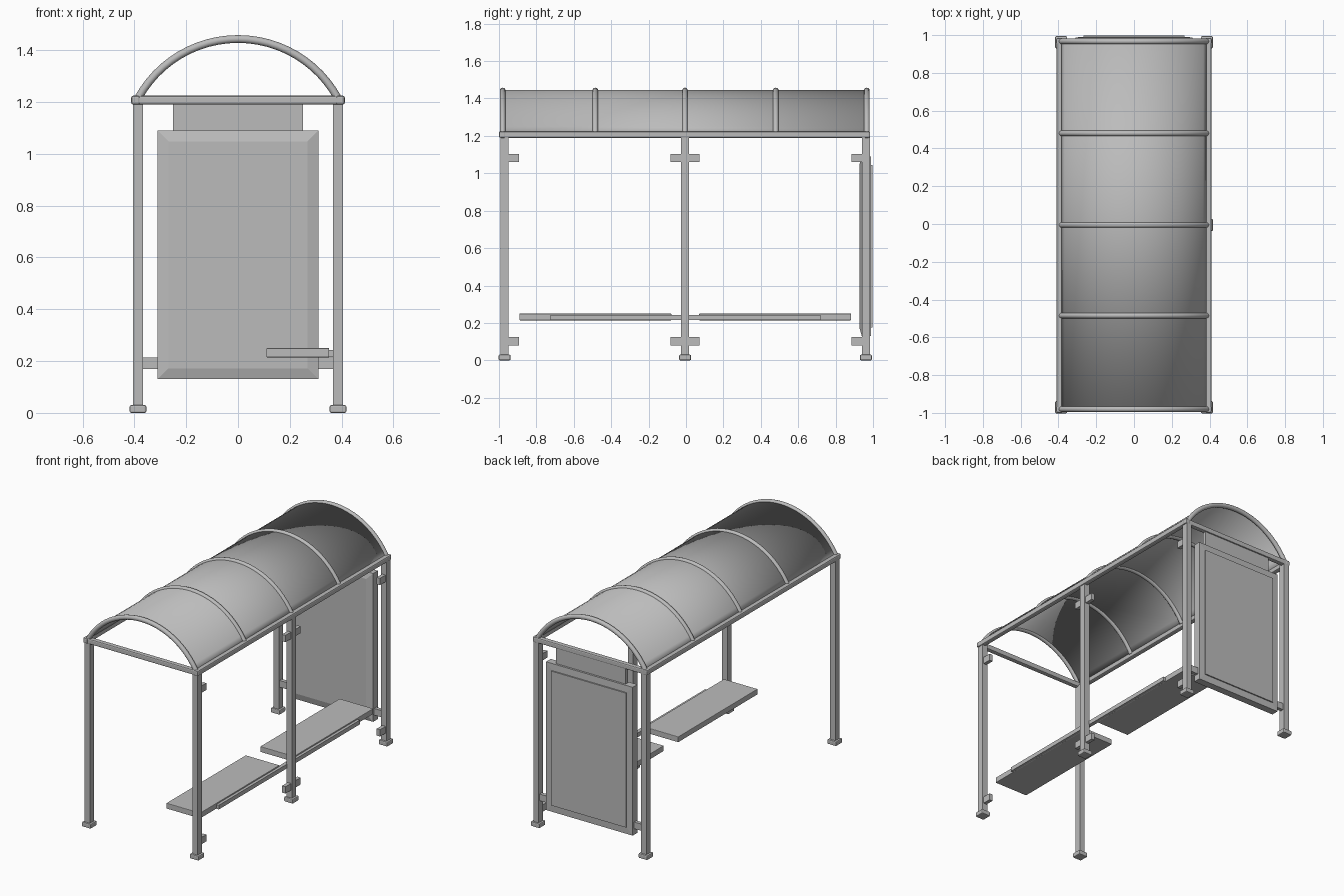
import bpy, bmesh
from math import sin, cos, asin, pi

cube = bpy.data.objects.get("Cube")
if cube:
    bpy.data.objects.remove(cube, do_unlink=True)

grey = bpy.data.materials.new("light_grey_metal")
grey.use_nodes = True
GREY = (0.5, 0.5, 0.5, 1)
grey.diffuse_color = GREY
grey.node_tree.nodes["Principled BSDF"].inputs["Base Color"].default_value = GREY


def finish(name, bm, smooth=False):
    bmesh.ops.recalc_face_normals(bm, faces=bm.faces)
    mesh = bpy.data.meshes.new(name)
    bm.to_mesh(mesh)
    bm.free()
    mesh.materials.append(grey)
    obj = bpy.data.objects.new(name, mesh)
    bpy.context.collection.objects.link(obj)
    if smooth:
        bpy.ops.object.select_all(action='DESELECT')
        obj.select_set(True)
        bpy.context.view_layer.objects.active = obj
        bpy.ops.object.shade_smooth_by_angle(angle=pi / 5)
    return obj


def box(name, x, y, z, bevel=0):
    """Box from (low, high) ranges on each axis."""
    bm = bmesh.new()
    bmesh.ops.create_cube(bm, size=1)
    for v in bm.verts:
        v.co = [(lo + hi) / 2 + c * (hi - lo) for (lo, hi), c in zip((x, y, z), v.co)]
    if bevel:
        bmesh.ops.bevel(bm, geom=bm.edges[:], offset=bevel, segments=2, profile=0.5, affect='EDGES')
    return finish(name, bm)


def span(centre, half):
    return (centre - half, centre + half)


def sweep(name, rings, closed):
    """Skin a list of equal point rings, with end caps if the rings are closed."""
    bm = bmesh.new()
    rows = [[bm.verts.new(p) for p in ring] for ring in rings]
    n = len(rows[0])
    for a, b in zip(rows, rows[1:]):
        for i in range(n if closed else n - 1):
            j = (i + 1) % n
            bm.faces.new((a[i], a[j], b[j], b[i]))
    if closed:
        bm.faces.new(rows[0])
        bm.faces.new(rows[-1])
    return finish(name, bm, smooth=True)


# Shared layout
SIDE = 0.386
POSTS = {"front": -0.97, "middle": -0.005, "back": 0.962}
HALF, BASE, RISE = 0.385, 1.215, 0.228
RADIUS = (HALF ** 2 + RISE ** 2) / (2 * RISE)
SWEEP = asin(HALF / RADIUS)
CENTRE = BASE + RISE - RADIUS
STEPS = 24
angles = [SWEEP * (2 * i / STEPS - 1) for i in range(STEPS + 1)]
circle = [2 * pi * i / 12 for i in range(12)]

# Posts, feet and glazing clamps
for side, x in (("left", SIDE), ("right", -SIDE)):
    for place, y in POSTS.items():
        if side == "right" and place == "middle":
            continue
        tag = f"{place}_{side}"
        box(f"post_{tag}", span(x, 0.019), span(y, 0.021), (0.02, 1.2))
        box(f"foot_{tag}", span(x, 0.032), span(y, 0.032), (0, 0.03), 0.006)
        if side == "left":
            low = y if place == "front" else y - 0.078
            high = y if place == "back" else y + 0.078
            for level, z in (("lower", 0.102), ("upper", 1.082)):
                box(f"clamp_{level}_{tag}", span(x, 0.012), (low, high), span(z, 0.022))

# Eave beams and end cross beams
for side, x in (("left", 0.395), ("right", -0.395)):
    box(f"eave_beam_{side}", span(x, 0.016), (-1, 0.985), (1.19, 1.224), 0.007)
for end, y in (("front", -0.98), ("back", 0.967)):
    box(f"cross_beam_{end}", (-0.412, 0.412), span(y, 0.016), (1.19, 1.224), 0.007)

# Curved roof sheet
sheet = sweep("roof_sheet",
              [[(RADIUS * sin(a), y, CENTRE + RADIUS * cos(a)) for y in (-0.98, 0.967)]
               for a in angles], False)
solid = sheet.modifiers.new("thickness", 'SOLIDIFY')
solid.thickness = 0.006
solid.offset = 0

# Arched roof ribs
for i, y in enumerate((-0.98, -0.485, -0.005, 0.48, 0.967)):
    tube = 0.015
    sweep(f"roof_rib_{i + 1}",
          [[((RADIUS + tube * cos(c)) * sin(a), y + tube * sin(c),
             CENTRE + (RADIUS + tube * cos(c)) * cos(a)) for c in circle]
           for a in angles], True)

# Bench seats and their rail
for end, y in (("front", (-0.89, -0.078)), ("back", (0.07, 0.882))):
    box(f"seat_{end}", (0.11, 0.352), y, (0.214, 0.25), 0.003)
box("seat_rail", (0.345, 0.37), (-0.725, 0.718), (0.215, 0.242))

# Display panel: a case with a raised face on both sides
bm = bmesh.new()
rings = []
for y, inset in ((0.928, 0.042), (0.94, 0), (0.988, 0), (0.99, 0.04)):
    x, low, high = 0.31 - inset, 0.13 + inset, 1.09 - inset
    rings.append([bm.verts.new((px, y, pz)) for px, pz in ((-x, low), (x, low), (x, high), (-x, high))])
for a, b in zip(rings, rings[1:]):
    for i in range(4):
        j = (i + 1) % 4
        bm.faces.new((a[i], a[j], b[j], b[i]))
bm.faces.new(rings[0])
bm.faces.new(rings[-1])
finish("display_case", bm)
box("display_poster", (-0.268, 0.268), (0.985, 0.998), (0.175, 1.045))
box("display_header", (-0.25, 0.25), (0.95, 0.975), (1.08, 1.2))
for side, s in (("left", 1), ("right", -1)):
    ends = sorted((s * 0.3, s * 0.375))
    box(f"display_bracket_{side}", ends, span(0.962, 0.012), (0.17, 0.213))
